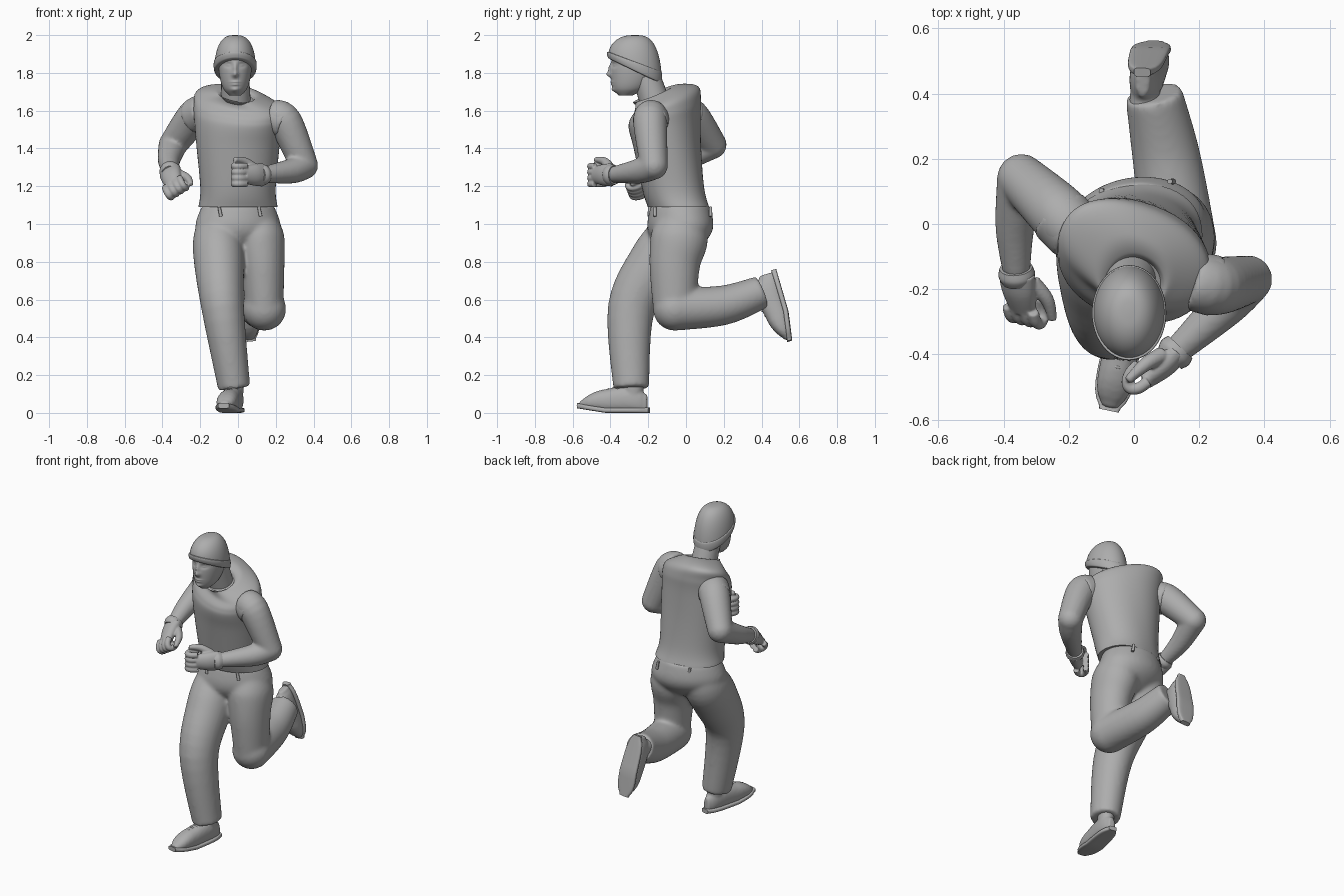
import bpy, bmesh
from math import sin, cos, pi, tau, radians, exp, copysign
from mathutils import Matrix, Vector

if "Cube" in bpy.data.objects:
    bpy.data.objects.remove(bpy.data.objects["Cube"])

# One plain clay colour for the whole figure
clay = bpy.data.materials.new("clay grey")
clay.use_nodes = True
tone = (.42, .42, .42, 1)
clay.diffuse_color = tone
clay.node_tree.nodes["Principled BSDF"].inputs["Base Color"].default_value = tone


def spline(rows, steps):
    """Smoothly interpolate between rows of numbers."""
    last = len(rows) - 1
    result = []
    for i in range(last):
        before, start = rows[max(i - 1, 0)], rows[i]
        end, after = rows[i + 1], rows[min(i + 2, last)]
        for k in range(steps):
            t = k / steps
            result.append([q + t * ((r - p) + t * ((p + p - 5 * q + 4 * r - s)
                           + t * (3 * (q - r) + s - p))) / 2
                           for p, q, r, s in zip(before, start, end, after)])
    return result + [list(rows[last])]


def oval(sides, power):
    """Unit outline, round at power one and boxier below it."""
    for i in range(sides):
        angle = tau * i / sides
        yield [copysign(abs(f(angle)) ** power, f(angle)) for f in (cos, sin)]


def skin(bm, rings):
    """Bridge rings of points into one closed surface."""
    loops = [[bm.verts.new(point) for point in ring] for ring in rings]
    for low, high in zip(loops, loops[1:]):
        for i in range(len(low)):
            bm.faces.new((low[i - 1], low[i], high[i], high[i - 1]))
    bm.faces.new(loops[0])
    bm.faces.new(loops[-1])


def limb(bm, rows, side="X", flat=1, place=Matrix(), sides=28):
    """Loft along a path of x, y, z, radius; flat scales the radius along side."""
    rows = spline(rows, 6)
    axis = Vector([float(side == letter) for letter in "XYZ"])
    rings = []
    for i, (x, y, z, radius) in enumerate(rows):
        ahead, behind = rows[min(i + 1, len(rows) - 1)], rows[max(i - 1, 0)]
        along = (Vector(ahead[:3]) - Vector(behind[:3])).normalized()
        u = (axis - along * axis.dot(along)).normalized()
        v = along.cross(u)
        rings.append([place @ (Vector((x, y, z)) + radius * (u * flat * c + v * s))
                      for c, s in oval(sides, 1)])
    skin(bm, rings)


def level(z):
    return 0


def stack(bm, rows, x=0, tilt=level, twist=level, roll=0, power=1, sides=48, steps=8):
    """Loft upward through rows of y, z, half width, half depth."""
    rings = []
    for y, z, width, depth in spline(rows, steps):
        turn = Matrix.Rotation(radians(twist(z)), 3, "Z")
        ring = [turn @ Vector((width * c, depth * s, 0)) for c, s in oval(sides, power)]
        rings.append([(x + p.x, y + p.y, z + tilt(z) * (p.y - roll * p.x)) for p in ring])
    skin(bm, rings)


def joint(bm, row):
    *centre, radius = row
    bmesh.ops.create_uvsphere(bm, u_segments=24, v_segments=16, radius=radius,
                              matrix=Matrix.Translation(centre))


def finish(name, bm, voxel=0, relax=4):
    """Make the object; a voxel size fuses its overlapping pieces."""
    bmesh.ops.recalc_face_normals(bm, faces=bm.faces)
    mesh = bpy.data.meshes.new(name)
    bm.to_mesh(mesh)
    bm.free()
    mesh.shade_smooth()
    mesh.set_sharp_from_angle(angle=radians(50))
    mesh.materials.append(clay)
    part = bpy.data.objects.new(name, mesh)
    bpy.context.collection.objects.link(part)
    if voxel:
        fuse = part.modifiers.new("fuse", "REMESH")
        fuse.mode = "VOXEL"
        fuse.voxel_size = voxel
        fuse.use_smooth_shade = True
        soften = part.modifiers.new("soften", "SMOOTH")
        soften.iterations = relax


def frame(origin, *axes):
    """Placement matrix from an origin and three directions."""
    turn = Matrix([Vector(axis).normalized() for axis in axes]).transposed()
    return Matrix.Translation(origin) @ turn.to_4x4()


# Vest: the trunk twists with height, its top leans toward the neckline
def trunk_twist(z):
    return 8 - 60 * (z - 1.1)


def trunk_tilt(z):
    return 1.5 * max(0, z - 1.42)


bm = bmesh.new()
stack(bm, [(-.04, 1.09, .21, .16), (-.07, 1.2, .2, .165), (-.11, 1.5, .23, .18),
           (-.11, 1.6, .24, .175), (-.105, 1.66, .23, .145), (-.15, 1.69, .13, .11),
           (-.185, 1.68, .092, .095), (-.185, 1.66, .08, .08)],
      tilt=trunk_tilt, twist=trunk_twist, roll=.25, power=.92)
finish("vest", bm)

# Trousers: hips, planted right leg, folded left leg
knee = (.14, -.06, .55, .115)
bm = bmesh.new()
stack(bm, [(-.03, 1.1, .19, .155), (-.03, 1, .228, .172), (-.035, .93, .21, .15),
           (-.04, .86, .13, .08)], twist=trunk_twist)
limb(bm, [(-.09, -.03, 1.05, .11), (-.105, -.06, .93, .145), (-.1, -.155, .8, .148),
          (-.08, -.29, .55, .125), (-.02, -.29, .13, .095)], flat=.9)
limb(bm, [(.09, -.03, 1.05, .11), (.112, -.035, .93, .152), (.13, -.06, .78, .134), knee],
     flat=.87)
joint(bm, knee)
limb(bm, [knee, (.1, .2, .57, .105), (.06, .4, .64, .088)])
finish("trousers", bm, voxel=.01, relax=14)

# Belt loops, following the turned hips
bm = bmesh.new()
for x in (-.1, .11):
    for depth in (-.15, .145):
        y = depth - .03 + .14 * x
        limb(bm, [(x, y, 1.09, .008), (x + .01, y, 1.04, .009)], sides=12)
finish("belt_loops", bm)


# Arms, sleeve caps, cuffs and curled hands
def arm(side, upper, fore, point, thumb):
    bm = bmesh.new()
    limb(bm, upper, "Y")
    joint(bm, upper[-1])
    limb(bm, [upper[-1]] + fore, "Z")
    finish(side + "_arm", bm, voxel=.01)

    bm = bmesh.new()
    limb(bm, [(*spot, radius + .006) for *spot, radius in upper[:2]], "Y")
    finish(side + "_sleeve_cap", bm, voxel=.01, relax=8)

    forward = Vector(point)
    across = Vector(thumb)
    palm = forward.cross(across) if side == "left" else across.cross(forward)
    place = frame(fore[-1][:3], forward, across, palm) @ Matrix.Scale(1.2, 4)
    bm = bmesh.new()
    limb(bm, [(-.015, 0, 0, .042), (.005, 0, 0, .047), (.025, 0, 0, .04)], "Y", place=place)
    finish(side + "_cuff", bm)

    bm = bmesh.new()
    limb(bm, [(0, 0, 0, .034), (.05, 0, 0, .032), (.11, 0, .01, .025)], "Y",
         flat=1.5, place=place)
    for k in range(4):
        curl = [radians(40 * step) for step in range(6)]
        limb(bm, [(.105 + .045 * sin(a), .038 - .026 * k, .025 - .025 * cos(a), .015)
                  for a in curl], "Y", sides=14, place=place)
    limb(bm, [(.03, .03, .02, .022), (.08, .06, .035, .018), (.14, .068, .04, .011)],
         "Z", sides=14, place=place)
    finish(side + "_hand", bm, voxel=.005, relax=3)


arm("left",
    upper=[(.18, -.175, 1.57, .085), (.25, -.19, 1.54, .09), (.35, -.17, 1.31, .074)],
    fore=[(.28, -.25, 1.28, .066), (.13, -.39, 1.26, .042)],
    point=(-.68, -.73, 0), thumb=(0, 0, 1))
arm("right",
    upper=[(-.17, -.04, 1.6, .085), (-.23, .03, 1.57, .092), (-.345, .14, 1.42, .075)],
    fore=[(-.365, -.01, 1.34, .06), (-.36, -.15, 1.28, .042)],
    point=(.1, -.85, -.45), thumb=(.8, -.2, .5))

# Neck
bm = bmesh.new()
limb(bm, [(-.01, -.15, 1.6, .08), (-.015, -.21, 1.78, .074)])
finish("neck", bm)

# Head, with the face pushed out or in around each feature
bm = bmesh.new()
stack(bm, [(-.32, 1.68, .03, .035), (-.3, 1.715, .062, .085), (-.285, 1.77, .08, .11),
           (-.275, 1.84, .088, .12), (-.27, 1.92, .08, .11)], x=-.015, sides=120, steps=18)
# Each feature: side offset, height, spread across, spread up, push
nose_mouth_chin = [(0, 1.825, .012, .026, .014), (0, 1.792, .016, .016, .022),
                   (0, 1.752, .024, .006, .006), (0, 1.738, .02, .006, .006),
                   (0, 1.71, .022, .012, .01)]
socket_eye_brow = [(.036, 1.84, .02, .012, -.01), (.036, 1.84, .012, .006, .006),
                   (.034, 1.866, .03, .008, .004)]
mirrored = [(-x, *rest) for x, *rest in socket_eye_brow]
for vert in bm.verts:
    if vert.co.y < -.28:
        for x, z, across, up, push in nose_mouth_chin + socket_eye_brow + mirrored:
            reach = ((vert.co.x + .015 - x) / across) ** 2 + ((vert.co.z - z) / up) ** 2
            vert.co.y -= push * exp(-reach)
finish("head", bm)

# Knitted cap: a dome whose rim rises toward the brow, with a turned-up band
RIM = 1.82


def cap_tilt(z):
    return -.48 * (1 - max(0, z - RIM) / .18)


bm = bmesh.new()
arc = [radians(10 * step) for step in range(9)] + [radians(89)]
stack(bm, [(-.27, RIM + .18 * sin(a), .11 * cos(a) ** .7, .142 * cos(a) ** .7) for a in arc],
      x=-.015, tilt=cap_tilt, steps=3)
finish("knit_cap", bm)
bm = bmesh.new()
stack(bm, [(-.272, RIM - .01 + .05 * t, .1 + .014 * bulge, .132 + .014 * bulge)
           for t, bulge in ((0, 0), (.1, .7), (.5, 1), (.9, .9), (1, .4))],
      x=-.015, tilt=cap_tilt)
finish("cap_band", bm)


# Shoes: outline and height follow one rule from heel to toe
def shoe(side, place):
    upper, sole = [], []
    for step in range(17):
        t = (1 - cos(pi * step / 16)) / 2
        rounding = max(.2, 1 - abs(t + t - 1) ** 4) ** .5
        spring = .06 * max(0, t - .6)
        width = (.048 + .012 * t) * rounding
        height = (.145 - .09 * t ** 3) * (.4 + .6 * rounding)
        upper.append([place @ Vector((width * c, -.01 - .365 * t, spring + height * (1 + s) / 2))
                      for c, s in oval(32, .9)])
        sole.append([place @ Vector(((width + .004) * c, -.385 * t, spring + .014 + .014 * s))
                     for c, s in oval(32, .5)])
    bm = bmesh.new()
    skin(bm, upper)
    limb(bm, [(0, -.09, .06, .05), (0, -.085, .175, .06)], flat=.85, place=place)
    finish(side + "_shoe", bm, voxel=.008, relax=3)

    bm = bmesh.new()
    skin(bm, sole)
    finish(side + "_sole", bm)

    bm = bmesh.new()
    for k in range(4):
        y, z = -.165 - .028 * k, .14 - .007 * k
        limb(bm, [(-.03, y, z - .015, .005), (0, y, z, .005), (.03, y, z - .015, .005)],
             "Y", sides=8, place=place)
    finish(side + "_laces", bm)


shoe("right", frame((0, -.195, 0), (.98, -.2, 0), (.2, .98, 0), (0, 0, 1)))
up, heel = Vector((0, -.96, -.28)), Vector((-.1, -.28, .96))
shoe("left", frame((.025, .478, .76), heel.cross(up), heel, up))
